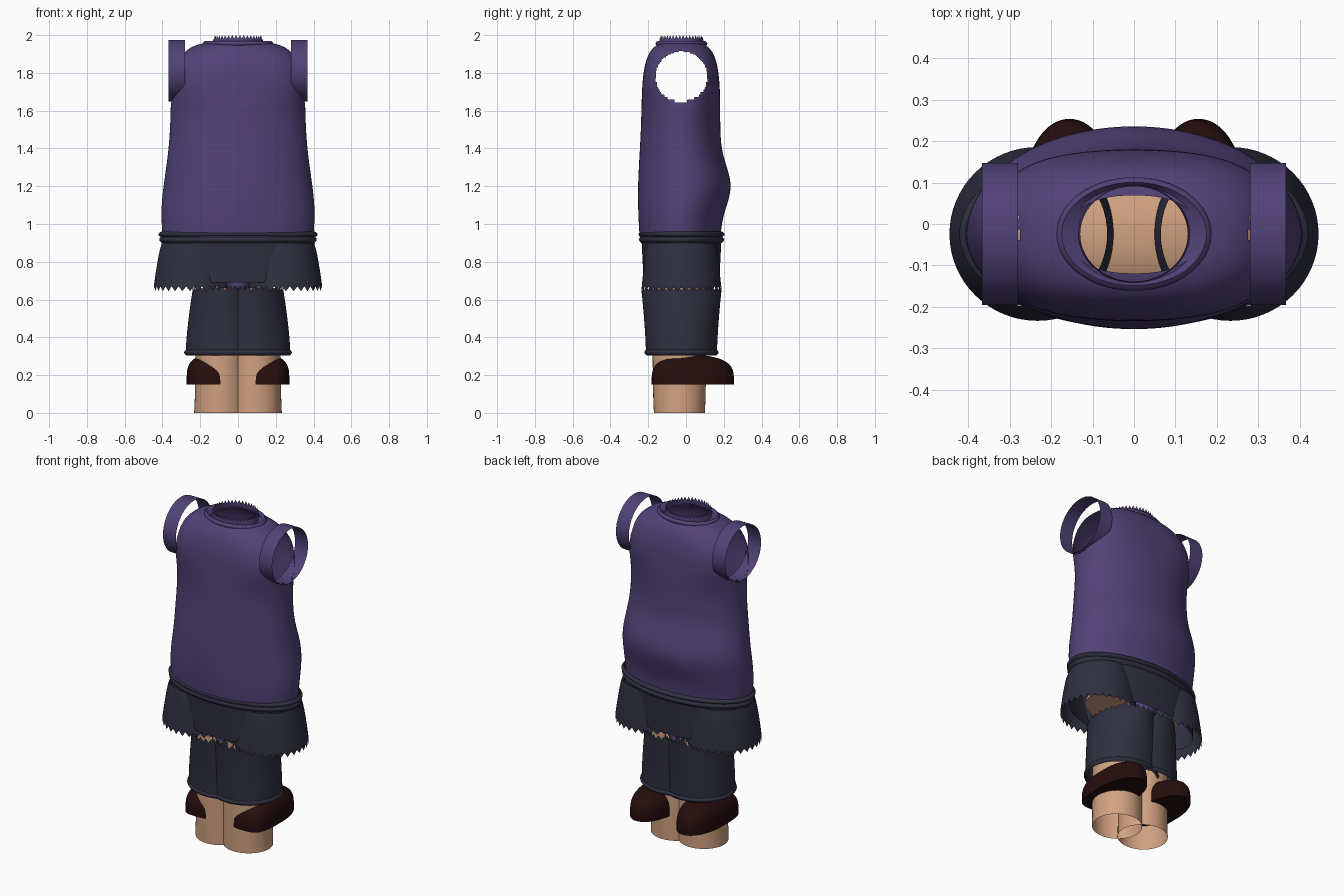
import bpy
import bmesh
from math import sin, cos, pi, exp

MIDDLE = -0.024  # the clothes sit slightly towards the front

cube = bpy.data.objects.get("Cube")
if cube:
    bpy.data.objects.remove(cube, do_unlink=True)


def material(name, red, green, blue):
    mat = bpy.data.materials.new(name)
    mat.use_nodes = True
    mat.diffuse_color = (red, green, blue, 1)
    shader = next(node for node in mat.node_tree.nodes if node.type == "BSDF_PRINCIPLED")
    shader.inputs["Base Color"].default_value = mat.diffuse_color
    shader.inputs["Roughness"].default_value = 0.8
    return mat


PURPLE = material("purple cloth", 0.083, 0.055, 0.185)
NAVY = material("navy cloth", 0.028, 0.029, 0.052)
SKIN = material("skin", 0.64, 0.36, 0.22)
MAROON = material("dark maroon leather", 0.019, 0.004, 0.004)


def signed_power(value, exponent):
    return abs(value) ** exponent * (1 if value >= 0 else -1)


def bump(z, peak, spread):
    return exp(-((z - peak) / spread) ** 2)


def bridge(bm, rings):
    """Join consecutive closed rings of vertices with quads."""
    for lower, upper in zip(rings, rings[1:]):
        for i in range(len(lower)):
            bm.faces.new((lower[i - 1], lower[i], upper[i], upper[i - 1]))


def finish(bm, name, mat):
    bmesh.ops.recalc_face_normals(bm, faces=bm.faces)
    mesh = bpy.data.meshes.new(name)
    bm.to_mesh(mesh)
    bm.free()
    mesh.materials.append(mat)
    part = bpy.data.objects.new(name, mesh)
    bpy.context.scene.collection.objects.link(part)
    bpy.ops.object.select_all(action="DESELECT")
    part.select_set(True)
    bpy.context.view_layer.objects.active = part
    bpy.ops.object.shade_smooth_by_angle(angle=0.7)


def loft(name, mat, start, end, shape, x=0, y=MIDDLE, sides=64, rows=12, ragged=0,
         caps=False, hole=None, square=lambda z, facing: 2):
    """Stack ovals from height start to end. shape(u, z) gives half width, half
    depth and y shift; ragged moves every other vertex of the end row."""
    bm = bmesh.new()
    rings = []
    for row in range(rows + 1):
        u = sin(pi / 2 * row / rows)
        z = start + (end - start) * u
        width, depth, shift = shape(u, z)
        ring = []
        for i in range(sides):
            angle = 2 * pi * i / sides
            power = 2 / square(z, sin(angle))
            tooth = ragged * (i % 2) if row == rows else 0
            ring.append(bm.verts.new((x + width * signed_power(cos(angle), power),
                                      y + shift + depth * signed_power(sin(angle), power),
                                      z + tooth)))
        rings.append(ring)
    bridge(bm, rings)
    if caps:
        bm.faces.new(rings[0])
        bm.faces.new(rings[-1])
    if hole:
        removed = [face for face in bm.faces if hole(face.calc_center_median())]
        bmesh.ops.delete(bm, geom=removed, context="FACES")
    finish(bm, name, mat)


def taper(first, last, curve=1):
    """Oval that changes from one (width, depth) to another."""
    def shape(u, z):
        width, depth = (a + (b - a) * u ** curve for a, b in zip(first, last))
        return width, depth, 0
    return shape


def roll(width, depth, bulge):
    """Rounded fold of cloth around an oval."""
    def shape(u, z):
        swell = bulge * sin(pi * u)
        return width + swell, depth + swell, 0
    return shape


def dome(width, depth, fullness):
    """Oval that closes towards its end."""
    def shape(u, z):
        scale = (1 - 0.98 * u ** fullness) ** 0.5
        return width * scale, depth * scale, 0
    return shape


# Shirt body: hips, belly and seat bulges below a rounded shoulder
def shirt_shape(u, z):
    rise = max(0, (z - 1.5) / 0.465)
    shoulder = (1 - rise ** 4) ** 0.25
    width = 0.355 + 0.05 * bump(z, 1.05, 0.3)
    front = 0.21 + 0.02 * bump(z, 1.15, 0.3)
    back = 0.205 + 0.055 * bump(z, 1.2, 0.15)
    return width * shoulder, (front + back) / 2 * shoulder, (back - front) / 2 * shoulder


def armhole(point):
    return abs(point.x) > 0.25 and ((point.y - MIDDLE) / 0.138) ** 2 + ((point.z - 1.78) / 0.133) ** 2 < 1


loft("shirt_body", PURPLE, 0.93, 1.96, shirt_shape, sides=160, rows=80, hole=armhole,
     square=lambda z, facing: 2 + 0.9 * bump(z, 1.8, 0.15))
loft("collar", PURPLE, 1.94, 1.97, roll(0.175, 0.125, 0.012))
loft("collar_inside", PURPLE, 1.97, 1.95, taper((0.175, 0.125), (0.13, 0.115)))
loft("neck_band", PURPLE, 1.95, 1.98, taper((0.135, 0.118), (0.13, 0.115)), sides=80, ragged=0.02)
loft("shirt_tail", PURPLE, 0.75, 0.655, taper((0.12, 0.17), (0.075, 0.16)), ragged=-0.01)

# Shorts: hips and rolled waistband
loft("shorts_hips", NAVY, 0.95, 0.69, taper((0.405, 0.213), (0.41, 0.2)), sides=96)
loft("waistband", NAVY, 0.9, 0.935, roll(0.405, 0.213, 0.012), sides=96)
loft("waist_roll", NAVY, 0.93, 0.96, roll(0.407, 0.213, 0.015), sides=96)

# Body core inside the clothes
loft("pelvis", SKIN, 0.74, 0.85, dome(0.3, 0.17, 2), caps=True)

for side, sign in (("left", 1), ("right", -1)):
    # Sleeve: short open tube running along x
    bm = bmesh.new()
    bridge(bm, [[bm.verts.new((sign * x, MIDDLE + 0.172 * cos(pi * i / 32),
                               1.812 + 0.163 * sin(pi * i / 32))) for i in range(64)]
                for x in (0.28, 0.367)])
    finish(bm, side + "_sleeve", PURPLE)

    # Shorts leg: flared upper piece, lower piece and turned hem
    loft(side + "_shorts_upper_leg", NAVY, 0.9, 0.67, taper((0.168, 0.18), (0.213, 0.21), 0.7),
         x=sign * 0.233, ragged=-0.026)
    loft(side + "_shorts_lower_leg", NAVY, 0.31, 0.65, taper((0.207, 0.188), (0.17, 0.212), 1.5),
         x=sign * 0.07, ragged=0.022)
    loft(side + "_shorts_hem", NAVY, 0.305, 0.335, roll(0.205, 0.186, 0.01), x=sign * 0.07)

    # Bare leg, open at the bottom
    loft(side + "_leg", SKIN, 0, 0.66, taper((0.14, 0.135), (0.13, 0.145), 0.5),
         x=sign * 0.092, y=-0.035)

    # Shoe: flat sole, square heel and rounded toe
    loft(side + "_shoe", MAROON, 0.15, 0.306, dome(0.116, 0.218, 4), x=sign * 0.156, y=0.036,
         caps=True, square=lambda z, facing: 3.6 if facing < 0 else 2.1)
